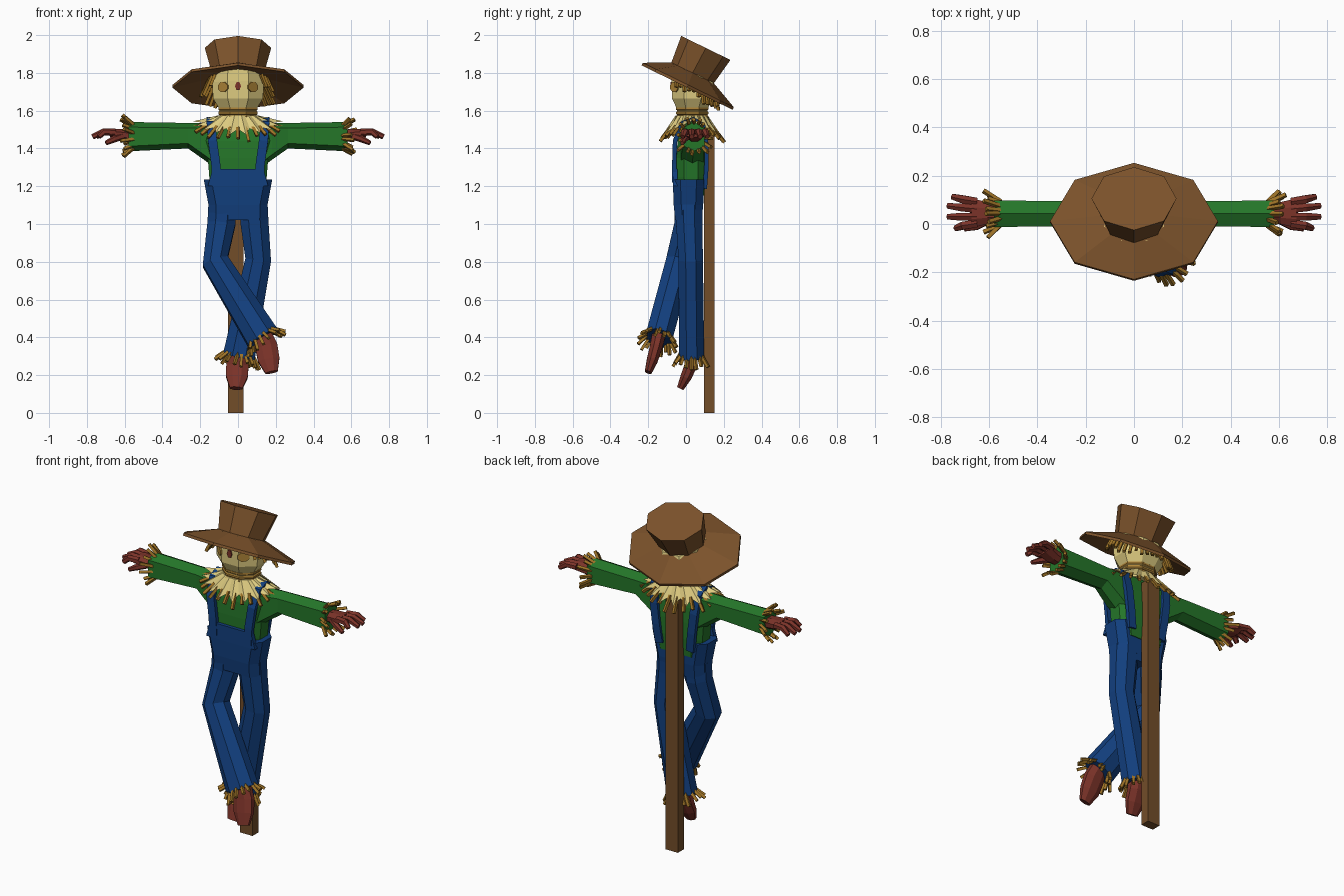
import bpy, bmesh, math, random
from mathutils import Vector as V

if "Cube" in bpy.data.objects:
    bpy.data.objects.remove(bpy.data.objects["Cube"])
random.seed(4)

def material(name, rgb):
    m = bpy.data.materials.new(name)
    m.diffuse_color = (*rgb, 1)
    m.use_nodes = True
    m.node_tree.nodes["Principled BSDF"].inputs["Base Color"].default_value = m.diffuse_color
    return m

HAT = material("hat_brown", (0.20, 0.085, 0.024))
WOOD = material("post_brown", (0.17, 0.075, 0.022))
GREEN = material("shirt_green", (0.018, 0.18, 0.022))
BLUE = material("denim_blue", (0.006, 0.05, 0.21))
RED = material("glove_red", (0.20, 0.033, 0.022))
SACK = material("sack_tan", (0.74, 0.61, 0.22))
STRAW = material("straw_gold", (0.34, 0.17, 0.02))
ROPE = material("rope_ochre", (0.44, 0.24, 0.04))

def finish(bm, name, mat):
    bmesh.ops.recalc_face_normals(bm, faces=bm.faces)
    me = bpy.data.meshes.new(name)
    bm.to_mesh(me)
    bm.free()
    me.materials.append(mat)
    ob = bpy.data.objects.new(name, me)
    bpy.context.collection.objects.link(ob)

def skin(bm, rings):
    """Bridge rings of points and cap both ends."""
    vs = [[bm.verts.new(p) for p in r] for r in rings]
    n = len(vs[0])
    for a, b in zip(vs, vs[1:]):
        for i in range(n):
            bm.faces.new((a[i], a[(i + 1) % n], b[(i + 1) % n], b[i]))
    bm.faces.new(vs[0])
    bm.faces.new(vs[-1])

def loft(name, rings, mat):
    bm = bmesh.new()
    skin(bm, rings)
    finish(bm, name, mat)

def oval(c, u, v, n=8, rot=0.0):
    c, u, v = V(c), V(u), V(v)
    return [c + u * math.cos(t) + v * math.sin(t)
            for t in (rot + 2 * math.pi * i / n for i in range(n))]

def chamfer_box(c, hx, hy, k=0.04):
    x, y, z = c
    q = [(hx, hy - k), (hx - k, hy), (k - hx, hy), (-hx, hy - k),
         (-hx, k - hy), (k - hx, -hy), (hx - k, -hy), (hx, k - hy)]
    return [V((x + a, y + b, z)) for a, b in q]

def cross_axes(axis, hint):
    u = (V(hint) - axis * axis.dot(V(hint))).normalized()
    return u, axis.cross(u)

def sweep(bm, pts, radii, n=8, hint=(1, 0, 0)):
    """Tube through pts; radii are (across hint, other) pairs."""
    pts = [V(p) for p in pts]
    rings = []
    for i, (p, (a, b)) in enumerate(zip(pts, radii)):
        ax = (pts[min(i + 1, len(pts) - 1)] - pts[max(i - 1, 0)]).normalized()
        u, v = cross_axes(ax, hint)
        rings.append(oval(p, u * a, v * b, n, math.pi / n))
    skin(bm, rings)

def stick(bm, p, d, length, w=0.011):
    p, d = V(p), V(d).normalized()
    sweep(bm, [p, p + d * length], [(w, w)] * 2, 4, (0.31, 0.52, 0.8))

def cuff(name, c, axis, ra, rb, n, hint=(1, 0, 0)):
    """Ring of straw poking out of a sleeve or trouser end."""
    bm = bmesh.new()
    c, ax = V(c), V(axis).normalized()
    u, v = cross_axes(ax, hint)
    for i in range(n):
        t = 2 * math.pi * i / n + random.uniform(-.12, .12)
        out = u * ra * math.cos(t) + v * rb * math.sin(t)
        stick(bm, c + out * 0.85 - ax * 0.02, ax + out.normalized() * random.uniform(.4, 1.1),
              random.uniform(.055, .085))
    finish(bm, name, STRAW)

# Post
loft("post", [[V((x, y, z)) for x, y in ((-.052, .095), (.028, .095), (.028, .15), (-.052, .15))]
              for z in (0, 1.5)], WOOD)

# Hat: tilted crown and wide brim
TILT = math.radians(26)
def tilted(y, z, rx, ry):
    return oval((0, y, z), (rx, 0, 0), (0, ry * math.cos(TILT), -ry * math.sin(TILT)))
loft("hat", [tilted(.025, 1.775, .12, .10), tilted(.006, 1.722, .347, .268),
             tilted(.012, 1.736, .347, .268), tilted(.035, 1.80, .138, .125),
             tilted(.105, 1.932, .176, .145)], HAT)

# Head
def head_ring(y, z, rx, ry, slope=0.0):
    return oval((0, y, z), (rx, 0, 0), (0, ry, -ry * slope), 8, math.pi / 8)
loft("head", [head_ring(.033, 1.53, .10, .08), head_ring(.033, 1.61, .108, .088),
              head_ring(.035, 1.665, .143, .118), head_ring(.035, 1.745, .148, .12, .1),
              head_ring(.035, 1.80, .135, .115, .45)], SACK)

# Rope around the neck
for i, z in enumerate((1.565, 1.588, 1.611)):
    loft(f"neck_rope_{i}", [head_ring(.033, z + dz, .106 + g, .086 + g)
                            for dz, g in ((-.011, 0), (-.005, .007), (.005, .007), (.011, 0))], ROPE)

# Eyes and nose
for s in (-1, 1):
    along, nrm = V((s * .08, .065, 0)).normalized(), V((s * .065, -.08, 0)).normalized()
    c = V((s * .078, -.060, 1.725))
    loft(f"eye_{s}", [oval(c + nrm * d, along * .034, (0, 0, .028), 8, math.pi / 8)
                      for d in (-.004, .005)], ROPE)
loft("nose", [oval((0, y, 1.73), (.016, 0, 0), (0, 0, .024), 6) for y in (-.07, -.083)], RED)

# Hair under the hat
bm = bmesh.new()
for i in range(26):
    t = math.radians(-38 + 256 * i / 25)
    x, y = .155 * math.cos(t), .035 + .125 * math.sin(t)
    stick(bm, (x, y, 1.775 - .42 * y), (math.cos(t) * .5, math.sin(t) * .25, -1),
          random.uniform(.06, .12))
finish(bm, "hair", STRAW)

# Ragged collar with straw beneath
N = 36
def collar_ring(rx, ry, z, drop, spike=0.0):
    out = []
    for i in range(N):
        t, k = 2 * math.pi * i / N, 1 - spike * (i % 2)
        s = abs(math.sin(t))
        out.append(V((rx * k * math.cos(t), .03 + ry * k * math.sin(t), z - drop * s * k * k)))
    return out
loft("collar", [collar_ring(.09, .07, 1.545, 0), collar_ring(.24, .155, 1.543, .07, .24),
                collar_ring(.105, .085, 1.575, 0)], SACK)
bm = bmesh.new()
for i in range(26):
    t = 2 * math.pi * (i + .5) / 26
    c, s = math.cos(t), math.sin(t)
    stick(bm, (.17 * c, .03 + .115 * s, 1.535 - .025 * abs(s)),
          (c, .8 * s, -.25 - .8 * abs(s)), random.uniform(.06, .10))
finish(bm, "collar_straw", STRAW)

# Shirt body
loft("shirt_body", [chamfer_box((0, .027, z), hx, hy) for z, hx, hy in
                    ((1.15, .14, .07), (1.25, .152, .077), (1.35, .16, .077),
                     (1.44, .19, .072), (1.52, .19, .055), (1.55, .12, .045))], GREEN)

for s in (-1, 1):
    side = "right" if s > 0 else "left"
    # Sleeve
    rings = []
    for x, lo, hi, y0, y1 in ((.10, 1.28, 1.53, -.03, .095), (.18, 1.34, 1.533, -.025, .095),
                              (.265, 1.40, 1.535, -.01, .095), (.58, 1.385, 1.54, -.012, .097)):
        ym = (y0 + y1) / 2
        rings.append([V((s * x, y, z)) for y, z in ((y0, hi - .027), (ym, hi), (y1, hi - .027),
                                                    (y1, lo + .027), (ym, lo), (y0, lo + .027))])
    loft(f"{side}_sleeve", rings, GREEN)
    cuff(f"{side}_sleeve_straw", (s * .572, .043, 1.462), (s, 0, 0), .058, .075, 15, (0, 1, 0))
    # Glove: palm, four fingers and thumb
    bm = bmesh.new()
    sweep(bm, [(s * .55, .045, 1.465), (s * .61, .045, 1.472), (s * .675, .045, 1.482)],
          [(.04, .035), (.05, .034), (.066, .024)], 8, (0, 1, 0))
    for y0, x1, y1 in ((.092, .75, .113), (.062, .77, .075), (.03, .77, .03), (.003, .737, -.018)):
        sweep(bm, [(s * .65, y0, 1.485), (s * .71, (y0 + y1) / 2, 1.488), (s * x1, y1, 1.462)],
              [(.019, .02), (.019, .019), (.013, .014)], 6, (0, 1, 0))
    sweep(bm, [(s * .61, .015, 1.465), (s * .655, -.01, 1.45), (s * .70, -.02, 1.428)],
          [(.02, .02), (.018, .018), (.012, .012)], 6, (0, 1, 0))
    finish(bm, f"{side}_glove", RED)
    # Overall strap over the shoulder
    path = [(.112, -.062, 1.22), (.118, -.062, 1.32), (.135, -.058, 1.44), (.142, -.02, 1.535),
            (.142, .04, 1.555), (.14, .09, 1.525), (.13, .108, 1.42), (.115, .108, 1.30),
            (.10, .10, 1.19)]
    bm = bmesh.new()
    sweep(bm, [(s * x, y, z) for x, y, z in path], [(.034, .016)] * len(path), 4)
    finish(bm, f"{side}_strap", BLUE)

# Overalls: seat, bib and legs
loft("overall_seat", [chamfer_box((0, .013, z), hx, hy) for z, hx, hy in
                      ((1.02, .155, .07), (1.10, .156, .078), (1.235, .181, .083))], BLUE)
loft("bib", [[V((x, y, z)) for x, z in ((-.16, 1.2), (.16, 1.2), (.135, 1.29), (-.135, 1.29))]
             for y in (-.07, -.045)], BLUE)

legs = {
    "left": ([(-.083, .013, 1.10), (-.088, .010, 1.0), (-.12, -.035, .80), (.132, -.145, .395)],
             [(.08, .08), (.08, .077), (.076, .078), (.096, .078)]),
    "right": ([(.083, .015, 1.10), (.088, .017, 1.0), (.107, .025, .81), (.004, .030, .295)],
              [(.08, .08), (.08, .075), (.074, .07), (.092, .072)]),
}
for side, (pts, rad) in legs.items():
    bm = bmesh.new()
    sweep(bm, pts, rad, 8)
    finish(bm, f"{side}_leg", BLUE)
    cuff(f"{side}_leg_straw", pts[-1], V(pts[-1]) - V(pts[-2]), .085, .068, 18)

# Feet pointing down
feet = {
    "left": [(.125, -.14, .43), (.15, -.158, .35), (.163, -.178, .28), (.178, -.20, .215)],
    "right": [(0, .03, .32), (-.003, .025, .25), (-.006, .0, .19), (-.01, -.03, .13)],
}
for side, pts in feet.items():
    bm = bmesh.new()
    sweep(bm, pts, [(.05, .04), (.064, .036), (.062, .032), (.036, .02)], 8)
    finish(bm, f"{side}_foot", RED)
